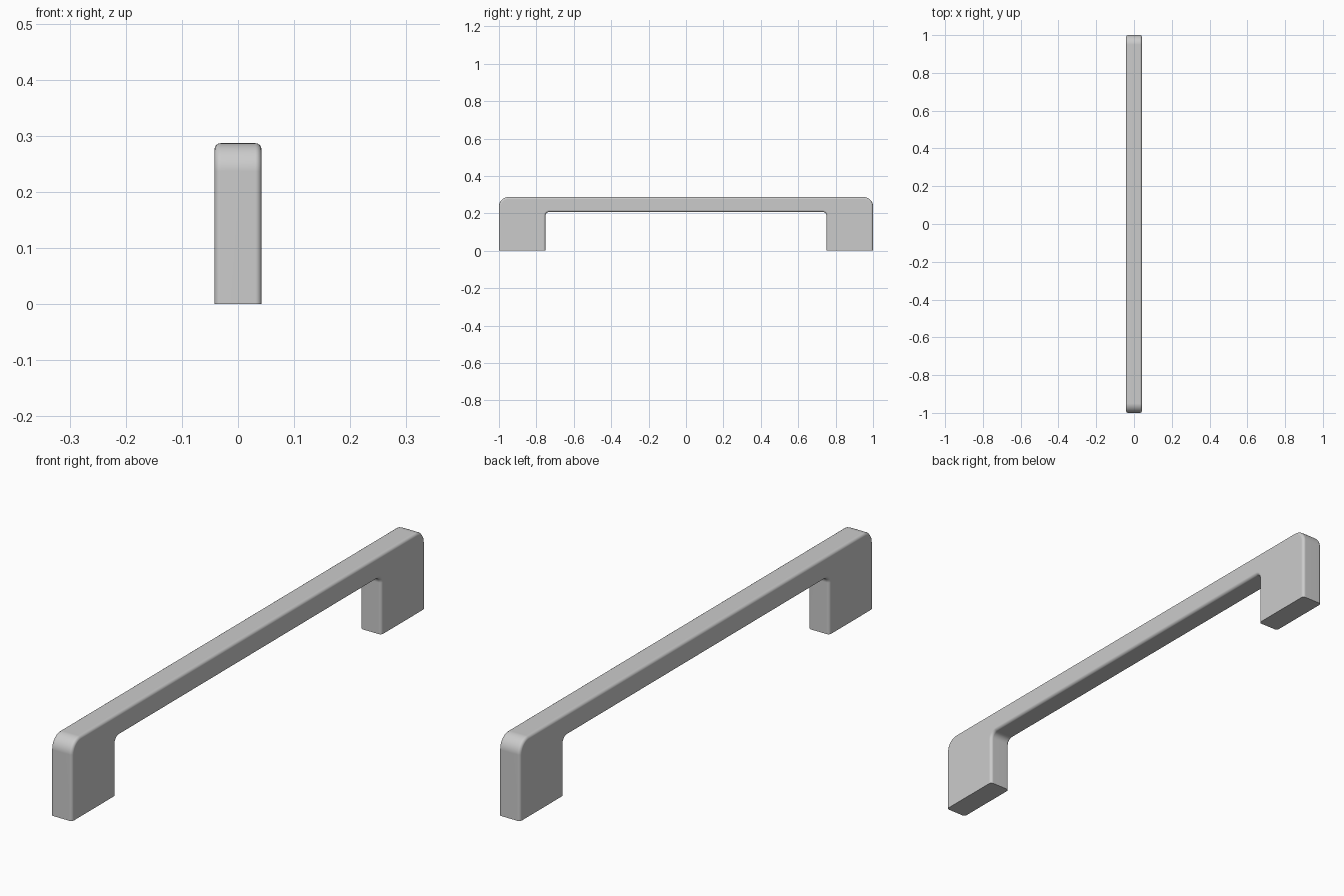
import bpy, bmesh
from math import sin, cos, pi

if "Cube" in bpy.data.objects:
    bpy.data.objects.remove(bpy.data.objects["Cube"])

HALF_W, HEIGHT, LEG_IN, UNDER = 0.042, 0.287, 0.752, 0.207
OUTER_R, INNER_R, EDGE_R = 0.05, 0.022, 0.011


def arc(cy, cz, r, start, end, n):
    """Points on a circular arc in the y-z plane, angles in quarter turns."""
    angles = [(start + (end - start) * i / n) * pi / 2 for i in range(n + 1)]
    return [(cy + r * cos(a), cz + r * sin(a)) for a in angles]


# Right half of the side profile, from the top corner down and back to the underside
half = arc(1 - OUTER_R, HEIGHT - OUTER_R, OUTER_R, 1, 0, 10)
half += [(1, 0), (LEG_IN, 0)]
half += arc(LEG_IN - INNER_R, UNDER - INNER_R, INNER_R, 0, 1, 6)
profile = half + [(-y, z) for y, z in reversed(half)]

# Extrude the profile across the handle width
bm = bmesh.new()
face = bm.faces.new([bm.verts.new((-HALF_W, y, z)) for y, z in profile])
extruded = bmesh.ops.extrude_face_region(bm, geom=[face])["geom"]
bmesh.ops.translate(bm, vec=(2 * HALF_W, 0, 0),
                    verts=[v for v in extruded if isinstance(v, bmesh.types.BMVert)])
bmesh.ops.recalc_face_normals(bm, faces=bm.faces)

# Round the long side edges, leaving the mounting feet sharp
rims = [e for e in bm.edges
        if abs(e.verts[0].co.x - e.verts[1].co.x) < 1e-5
        and max(v.co.z for v in e.verts) > 1e-5]
bmesh.ops.bevel(bm, geom=rims, offset=EDGE_R, offset_type='OFFSET', segments=4,
                profile=0.5, affect='EDGES', clamp_overlap=False)
bmesh.ops.recalc_face_normals(bm, faces=bm.faces)

mesh = bpy.data.meshes.new("pull_handle")
bm.to_mesh(mesh)
bm.free()
handle = bpy.data.objects.new("pull_handle", mesh)
bpy.context.collection.objects.link(handle)

# Smooth shading with sharp feet
bpy.context.view_layer.objects.active = handle
handle.select_set(True)
bpy.ops.object.shade_smooth_by_angle(angle=pi / 6)
weighted = handle.modifiers.new("weighted_normals", 'WEIGHTED_NORMAL')
weighted.keep_sharp = True
